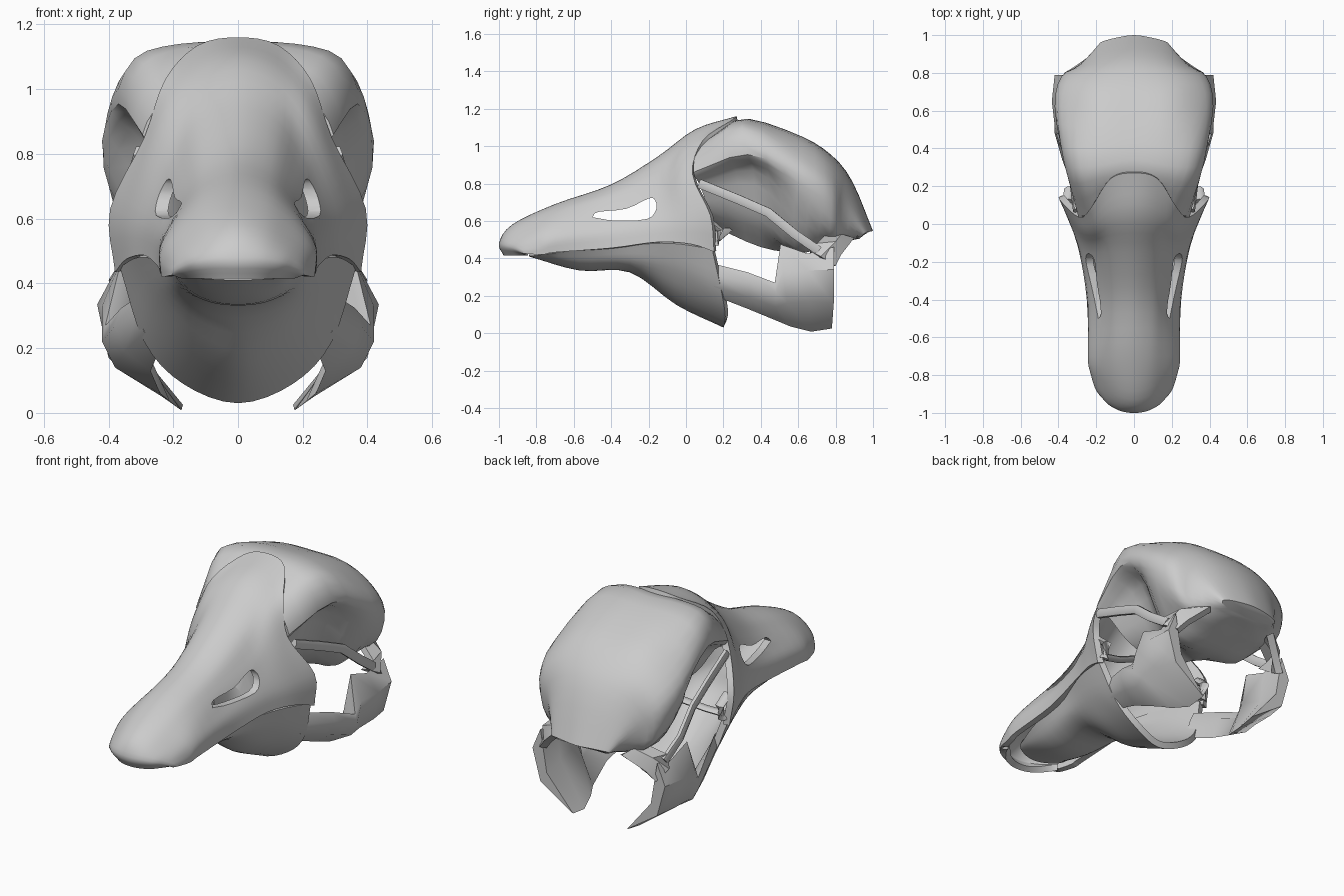
import bpy, bmesh, math
from mathutils import Vector

if "Cube" in bpy.data.objects:
    bpy.data.objects.remove(bpy.data.objects["Cube"])


def catmull(pts, n):
    # smooth polyline passing through every control point
    if n == 1:
        return pts
    ext = [pts[0] * 2 - pts[1]] + pts + [pts[-1] * 2 - pts[-2]]
    out = []
    for a, b, c, d in zip(ext, ext[1:], ext[2:], ext[3:]):
        for k in range(n):
            t = k / n
            out.append(0.5 * (2 * b + (c - a) * t + (2 * a - 5 * b + 4 * c - d) * t * t
                              + (3 * b - a - 3 * c + d) * t ** 3))
    return out + [pts[-1]]


def finish(obj, angle=40):
    bpy.ops.object.select_all(action='DESELECT')
    obj.select_set(True)
    bpy.context.view_layer.objects.active = obj
    bpy.ops.object.convert(target='MESH')
    bpy.ops.object.shade_smooth_by_angle(angle=math.radians(angle))


def new_object(name, bm):
    me = bpy.data.meshes.new(name)
    bm.to_mesh(me)
    bm.free()
    obj = bpy.data.objects.new(name, me)
    bpy.context.collection.objects.link(obj)
    return obj


def loft(name, rows, n=4, both_halves=True, closed=False, flip=False):
    # rows of half cross-sections, mirrored about x = 0 and skinned
    grid = []
    for r in rows:
        r = [Vector(p) for p in r]
        if both_halves:
            r = [Vector((-p.x, p.y, p.z)) for p in reversed(r[1:])] + r
        elif closed:
            r.append(r[0].copy())
        grid.append(catmull(r, n))
    cols = [catmull(list(c), n) for c in zip(*grid)]
    bm = bmesh.new()
    vs = [[bm.verts.new(p) for p in c] for c in cols]
    for a, b in zip(vs, vs[1:]):
        for i in range(len(a) - 1):
            f = (a[i], b[i], b[i + 1], a[i + 1])
            bm.faces.new(f[::-1] if flip else f)
    if closed:
        for i in (0, -1):
            bm.faces.new([c[i] for c in vs])
        bmesh.ops.remove_doubles(bm, verts=bm.verts, dist=1e-4)
        bmesh.ops.recalc_face_normals(bm, faces=bm.faces)
    return new_object(name, bm)


def thicken(obj, t):
    m = obj.modifiers.new('shell', 'SOLIDIFY')
    m.thickness, m.offset = t, -1


def mirror(obj):
    obj.modifiers.new('mirror', 'MIRROR')


def bar(name, pts, w, h):
    # mirrored strut with a six-sided section
    pts = [Vector(p) for p in pts]
    bm = bmesh.new()
    rings = []
    for i, p in enumerate(pts):
        d = (pts[min(i + 1, len(pts) - 1)] - pts[max(i - 1, 0)]).normalized()
        s = d.cross(Vector((0, 0, 1))).normalized()
        u = s.cross(d)
        rings.append([bm.verts.new(p + s * w * math.cos(k * math.pi / 3)
                                   + u * h * math.sin(k * math.pi / 3)) for k in range(6)])
    for a, b in zip(rings, rings[1:]):
        for k in range(6):
            bm.faces.new((a[k], a[(k + 1) % 6], b[(k + 1) % 6], b[k]))
    bm.faces.new(rings[0])
    bm.faces.new(rings[-1])
    bmesh.ops.recalc_face_normals(bm, faces=bm.faces)
    obj = new_object(name, bm)
    mirror(obj)
    finish(obj, 65)


# upper beak: hollow shell rising to a rounded forehead shield
beak = [
    [(0, -1, .48), (.07, -.99, .48), (.13, -.96, .47), (.17, -.92, .455), (.195, -.89, .44), (.205, -.87, .425)],
    [(0, -.93, .58), (.08, -.91, .57), (.15, -.87, .54), (.205, -.83, .50), (.23, -.79, .46), (.232, -.77, .42)],
    [(0, -.7, .69), (.09, -.7, .67), (.16, -.7, .62), (.215, -.7, .56), (.243, -.7, .5), (.24, -.7, .432)],
    [(0, -.4, .795), (.10, -.4, .76), (.16, -.4, .69), (.205, -.4, .61), (.24, -.4, .54), (.25, -.4, .455)],
    [(0, -.15, .945), (.12, -.15, .90), (.195, -.15, .79), (.24, -.15, .69), (.28, -.15, .58), (.29, -.15, .487)],
    [(0, .05, 1.09), (.12, .03, 1.05), (.21, -.03, .94), (.28, -.03, .79), (.345, .02, .61), (.345, .03, .475)],
    [(0, .27, 1.16), (.125, .24, 1.135), (.225, .09, 1.03), (.29, .035, .85), (.395, .13, .63), (.38, .15, .435)],
]
lip = [(x * .85, y + .025, .415) for x, y, z in beak[0]]
upper = loft('upper_beak', [lip] + beak)
thicken(upper, .035)

# nostril cutter with a rounded outline
bm = bmesh.new()
slot = [(-.5, .62), (-.47, .648), (-.32, .665), (-.2, .72), (-.165, .71),
        (-.16, .66), (-.21, .61), (-.38, .602), (-.5, .62)]
slot = catmull([Vector((-.6, y, z)) for y, z in slot], 3)[:-1]
f = bm.faces.new([bm.verts.new(p) for p in slot])
ex = bmesh.ops.extrude_face_region(bm, geom=[f])
bmesh.ops.translate(bm, vec=(1.2, 0, 0), verts=[v for v in ex['geom'] if isinstance(v, bmesh.types.BMVert)])
bmesh.ops.recalc_face_normals(bm, faces=bm.faces)
cutter = new_object('nostril_cutter', bm)
cutter.hide_render = True
m = upper.modifiers.new('nostrils', 'BOOLEAN')
m.operation, m.solver, m.object = 'DIFFERENCE', 'EXACT', cutter
finish(upper)
bpy.data.objects.remove(cutter)

# lower beak: scoop-shaped shell
lower = loft('lower_beak', [
    [(0, -.84, .41), (.06, -.83, .412), (.12, -.8, .415), (.15, -.77, .42)],
    [(0, -.57, .335), (.08, -.57, .345), (.15, -.57, .38), (.205, -.57, .445)],
    [(0, -.3, .325), (.11, -.3, .34), (.19, -.3, .385), (.235, -.3, .47)],
    [(0, -.05, .15), (.14, -.06, .22), (.245, -.06, .34), (.31, -.08, .48)],
    [(0, .2, .03), (.17, .21, .09), (.29, .19, .22), (.365, .14, .45)],
], flip=True)
thicken(lower, .035)
finish(lower)

# cranium with a hollow temple on each side
cranium = loft('cranium', [
    [(0, .18, 1.09), (.12, .15, 1.06), (.22, .06, .985), (.295, .04, .86), (.23, .07, .80), (.15, .12, .67), (0, .17, .56)],
    [(0, .34, 1.145), (.18, .31, 1.14), (.32, .3, 1.095), (.37, .33, .955), (.25, .36, .87), (.15, .38, .62), (0, .4, .46)],
    [(0, .62, 1.05), (.2, .62, 1.04), (.35, .62, .95), (.42, .62, .84), (.37, .58, .70), (.22, .58, .46), (0, .6, .43)],
    [(0, .78, .95), (.18, .78, .93), (.31, .78, .86), (.385, .78, .74), (.34, .77, .56), (.18, .75, .47), (0, .75, .46)],
    [(0, .89, .81), (.15, .88, .79), (.25, .86, .73), (.29, .84, .65), (.27, .83, .54), (.15, .85, .49), (0, .85, .49)],
    [(0, 1, .545), (.1, .985, .545), (.17, .965, .54), (.18, .95, .53), (.15, .94, .515), (.08, .93, .51), (0, .93, .505)],
], n=3, closed=True)
finish(cranium)

# rear jaw: bar widening to an inward-leaning blade (last point is the inner face)
jaw = loft('rear_jaw', [
    [(.29, .15, .37), (.31, .15, .31), (.29, .15, .25), (.24, .15, .2), (.26, .15, .3)],
    [(.36, .33, .325), (.38, .34, .27), (.35, .34, .19), (.27, .33, .13), (.31, .34, .26)],
    [(.41, .475, .27), (.42, .48, .22), (.38, .48, .14), (.24, .5, .06), (.32, .48, .2)],
    [(.36, .505, .475), (.42, .52, .33), (.39, .54, .16), (.21, .56, .035), (.32, .52, .28)],
    [(.36, .65, .425), (.435, .65, .335), (.40, .66, .17), (.175, .67, .008), (.34, .65, .24)],
    [(.37, .79, .46), (.42, .79, .34), (.37, .79, .16), (.17, .78, .025), (.33, .79, .22)],
], n=1, both_halves=False, closed=True)
bm = bmesh.new()
bm.from_mesh(jaw.data)
bmesh.ops.holes_fill(bm, edges=[e for e in bm.edges if e.is_boundary])
bm.to_mesh(jaw.data)
bm.free()
mirror(jaw)
finish(jaw, 45)

# jaw joint linking the blade to the cranium
joint = loft('jaw_joint', [
    [(.35, .66, .44), (.40, .72, .41), (.37, .8, .36)],
    [(.37, .70, .48), (.35, .80, .49), (.32, .83, .42)],
    [(.25, .76, .54), (.25, .83, .53), (.22, .9, .51)],
], n=1, both_halves=False)
thicken(joint, .04)
mirror(joint)
finish(joint, 30)

# slender cheek bar, palate strut and cheek hook
bar('cheek_bar', [(.305, .07, .80), (.33, .28, .715), (.35, .44, .645), (.37, .58, .53), (.36, .71, .44)], .018, .028)
bar('palate_strut', [(.35, .14, .49), (.24, .16, .5), (.06, .22, .55)], .03, .015)
bar('cheek_hook', [(.35, .12, .60), (.34, .18, .55), (.34, .155, .47)], .03, .022)
